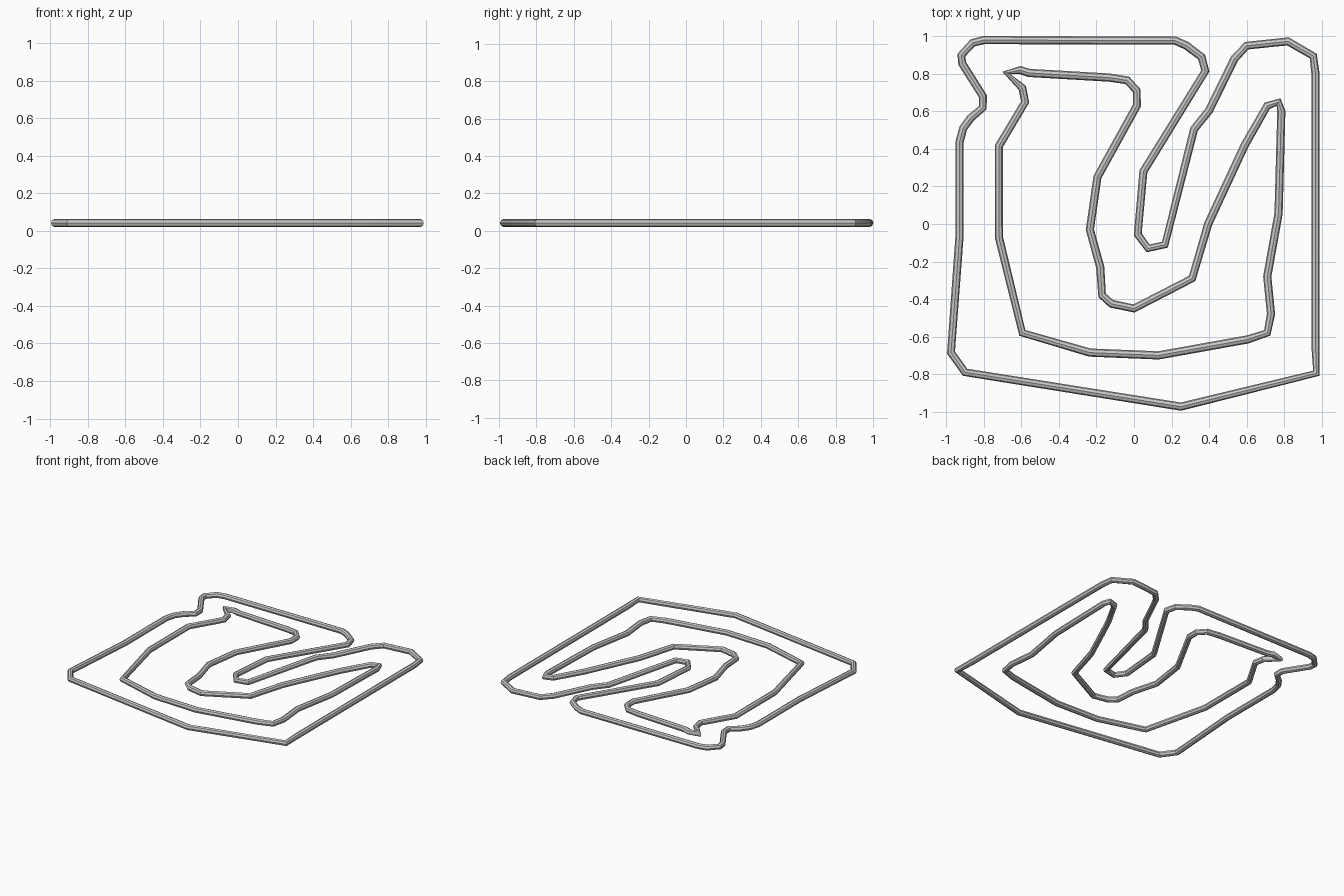
import bpy

RADIUS = 0.022
HEIGHT = 0.042


def tube_loop(name, points):
    """Closed round tube following a flat path."""
    curve = bpy.data.curves.new(name, 'CURVE')
    curve.dimensions = '3D'
    curve.twist_mode = 'Z_UP'
    curve.bevel_depth = RADIUS
    curve.bevel_resolution = 2
    spline = curve.splines.new('POLY')
    spline.points.add(len(points) - 1)
    for p, (x, y) in zip(spline.points, points):
        p.co = (x, y, HEIGHT, 1)
    spline.use_cyclic_u = True
    obj = bpy.data.objects.new(name, curve)
    bpy.context.collection.objects.link(obj)
    # Turn into a mesh with smooth sides and sharp bends
    bpy.ops.object.select_all(action='DESELECT')
    obj.select_set(True)
    bpy.context.view_layer.objects.active = obj
    bpy.ops.object.convert(target='MESH')
    bpy.ops.object.shade_smooth_by_angle(angle=0.6)
    return obj


# Outer edge of the circuit
tube_loop("outer_edge", [
    (-.80, .98), (-.86, .965), (-.92, .90), (-.915, .855), (-.805, .68),
    (-.805, .62), (-.87, .565), (-.91, .51), (-.93, .435), (-.93, -.07),
    (-.975, -.685), (-.90, -.79), (.25, -.973), (.972, -.795), (.967, -.65),
    (.967, .80), (.955, .895), (.82, .973), (.60, .95), (.535, .88),
    (.40, .605), (.32, .505), (.165, -.11), (.075, -.13), (.02, -.055),
    (.05, .28), (.38, .815), (.36, .89), (.28, .95), (.22, .977)])

# Inner edge of the circuit
tube_loop("inner_edge", [
    (-.68, .805), (-.605, .82), (-.56, .805), (-.13, .78), (-.035, .765),
    (.015, .71), (.015, .63), (-.195, .25), (-.235, -.03), (-.18, -.23),
    (-.17, -.38), (-.12, -.425), (0, -.45), (.31, -.29), (.395, 0),
    (.59, .42), (.71, .63), (.77, .65), (.785, .60), (.77, .055),
    (.71, -.28), (.73, -.48), (.71, -.58), (.605, -.615), (.13, -.70),
    (-.235, -.685), (-.595, -.58), (-.72, -.07), (-.72, .415), (-.58, .65),
    (-.595, .725)])
